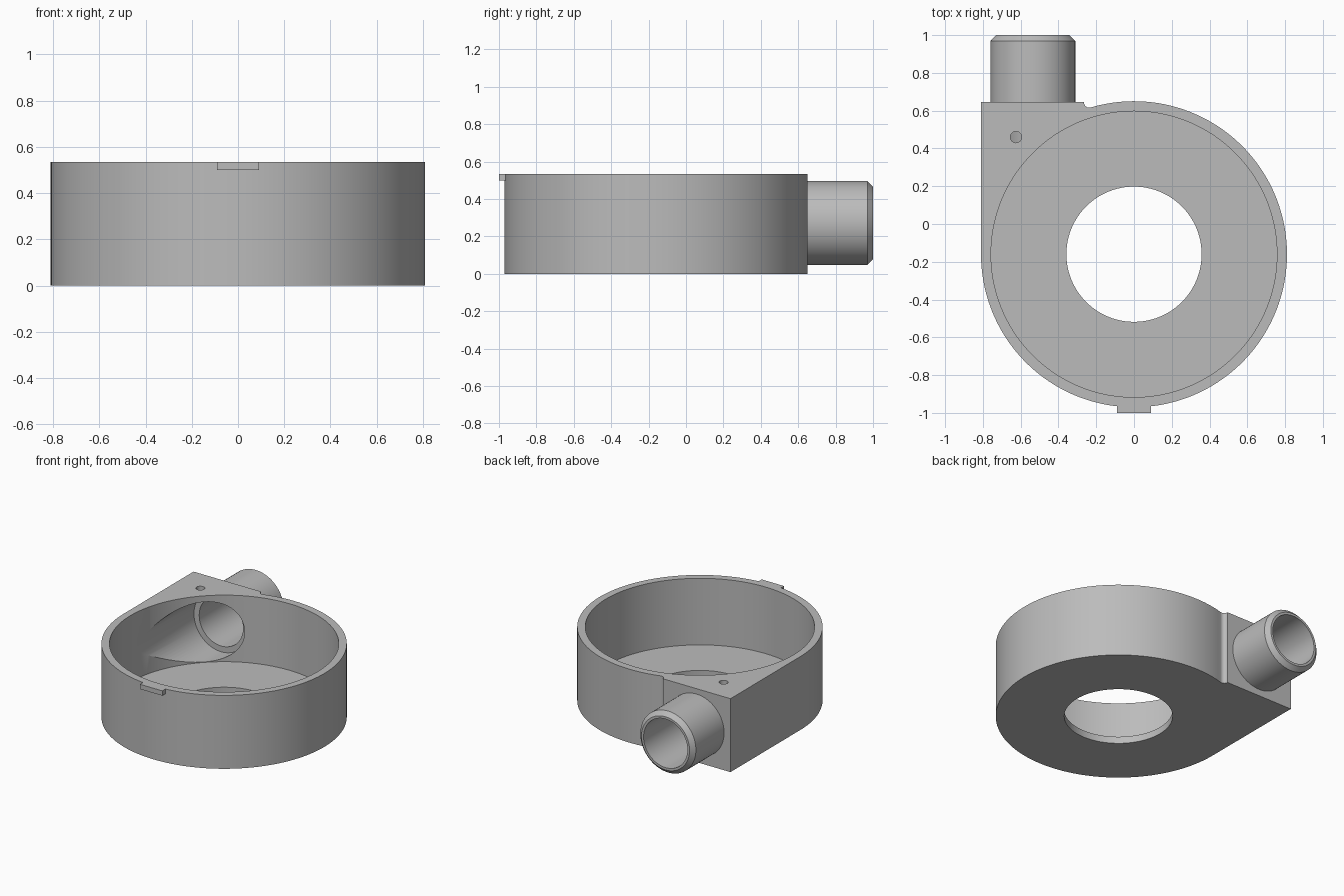
import bpy, bmesh
from math import sin, cos, pi, sqrt, atan2, radians
from mathutils import Matrix, Vector

cube = bpy.data.objects.get("Cube")
if cube:
    bpy.data.objects.remove(cube, do_unlink=True)

grey = bpy.data.materials.new("plain grey")
grey.use_nodes = True
colour = (0.5, 0.5, 0.5, 1)
grey.diffuse_color = colour
grey.node_tree.nodes["Principled BSDF"].inputs["Base Color"].default_value = colour

HEIGHT, FLOOR = 0.535, 0.05
CY, OUTER, INNER = -0.16, 0.81, 0.757
BLOCK_X, BLOCK_Y = -0.265, 0.645
PIPE_X, PIPE_Z, PIPE_R = -0.535, 0.272, 0.224


def finish(name, bm):
    bmesh.ops.recalc_face_normals(bm, faces=bm.faces)
    mesh = bpy.data.meshes.new(name)
    bm.to_mesh(mesh)
    bm.free()
    obj = bpy.data.objects.new(name, mesh)
    bpy.context.collection.objects.link(obj)
    mesh.materials.append(grey)
    return obj


def prism(name, outline, z0, z1):
    bm = bmesh.new()
    face = bm.faces.new([bm.verts.new((x, y, z0)) for x, y in outline])
    top = bmesh.ops.extrude_face_region(bm, geom=[face])["geom"]
    bmesh.ops.translate(bm, vec=(0, 0, z1 - z0),
                        verts=[v for v in top if isinstance(v, bmesh.types.BMVert)])
    return finish(name, bm)


def arc(cx, cy, r, a0, a1, n):
    return [(cx + r * cos(a0 + (a1 - a0) * i / n), cy + r * sin(a0 + (a1 - a0) * i / n))
            for i in range(n + 1)]


def disc(name, x, y, r, z0, z1, n=96):
    return prism(name, arc(x, y, r, 0, 2 * pi, n)[:-1], z0, z1)


def lathe_y(name, rings, n=64):
    """Closed solid along the pipe axis from (y, radius) rings."""
    bm = bmesh.new()
    loops = [[bm.verts.new((PIPE_X + r * cos(2 * pi * i / n), y, PIPE_Z + r * sin(2 * pi * i / n)))
              for i in range(n)] for y, r in rings]
    for a, b in zip(loops, loops[1:]):
        for i in range(n):
            bm.faces.new((a[i], a[(i + 1) % n], b[(i + 1) % n], b[i]))
    bm.faces.new(loops[0])
    bm.faces.new(loops[-1])
    return finish(name, bm)


def combine(target, other, operation):
    mod = target.modifiers.new("cut", 'BOOLEAN')
    mod.operation, mod.solver, mod.object = operation, 'EXACT', other
    bpy.context.view_layer.objects.active = target
    bpy.ops.object.modifier_apply(modifier=mod.name)
    bpy.data.objects.remove(other, do_unlink=True)


# Housing outline: round wall, tangent outlet block and small concave fillet
f = 0.028
fx = BLOCK_X + f
fy = CY + sqrt((OUTER + f) ** 2 - fx ** 2)
meet = atan2(fy - CY, fx)
outline = arc(0, CY, OUTER, meet, -pi, 144)
outline += [(-OUTER, BLOCK_Y), (BLOCK_X, BLOCK_Y)]
outline += arc(fx, fy, f, pi, meet + pi, 8)[1:-1]
housing = prism("pump_housing", outline, 0, HEIGHT)

# Outlet pipe with a chamfered end, and the front locating tab
combine(housing, lathe_y("outlet_pipe", [(0.6, PIPE_R), (0.97, PIPE_R), (1, PIPE_R - 0.03)]), 'UNION')
combine(housing, prism("front_tab", [(-0.09, -1), (0.09, -1), (0.09, -0.945), (-0.09, -0.945)],
                       HEIGHT - 0.035, HEIGHT), 'UNION')

# Round chamber and the opening in its floor
combine(housing, disc("chamber", 0, CY, INNER, FLOOR, 1, 144), 'DIFFERENCE')
combine(housing, disc("floor_opening", 0, CY, 0.358, -0.1, 0.2), 'DIFFERENCE')

# Stepped outlet bore and the pin hole above it
combine(housing, lathe_y("outlet_bore", [(CY, 0.219), (0.57, 0.219), (0.57, 0.177), (1.1, 0.177)]),
        'DIFFERENCE')
combine(housing, disc("pin_hole", -0.625, 0.46, 0.03, 0.35, 0.6, 24), 'DIFFERENCE')

# Smooth round walls with sharp rims
bpy.ops.object.select_all(action='DESELECT')
housing.select_set(True)
bpy.context.view_layer.objects.active = housing
bpy.ops.object.shade_smooth_by_angle(angle=radians(25))
